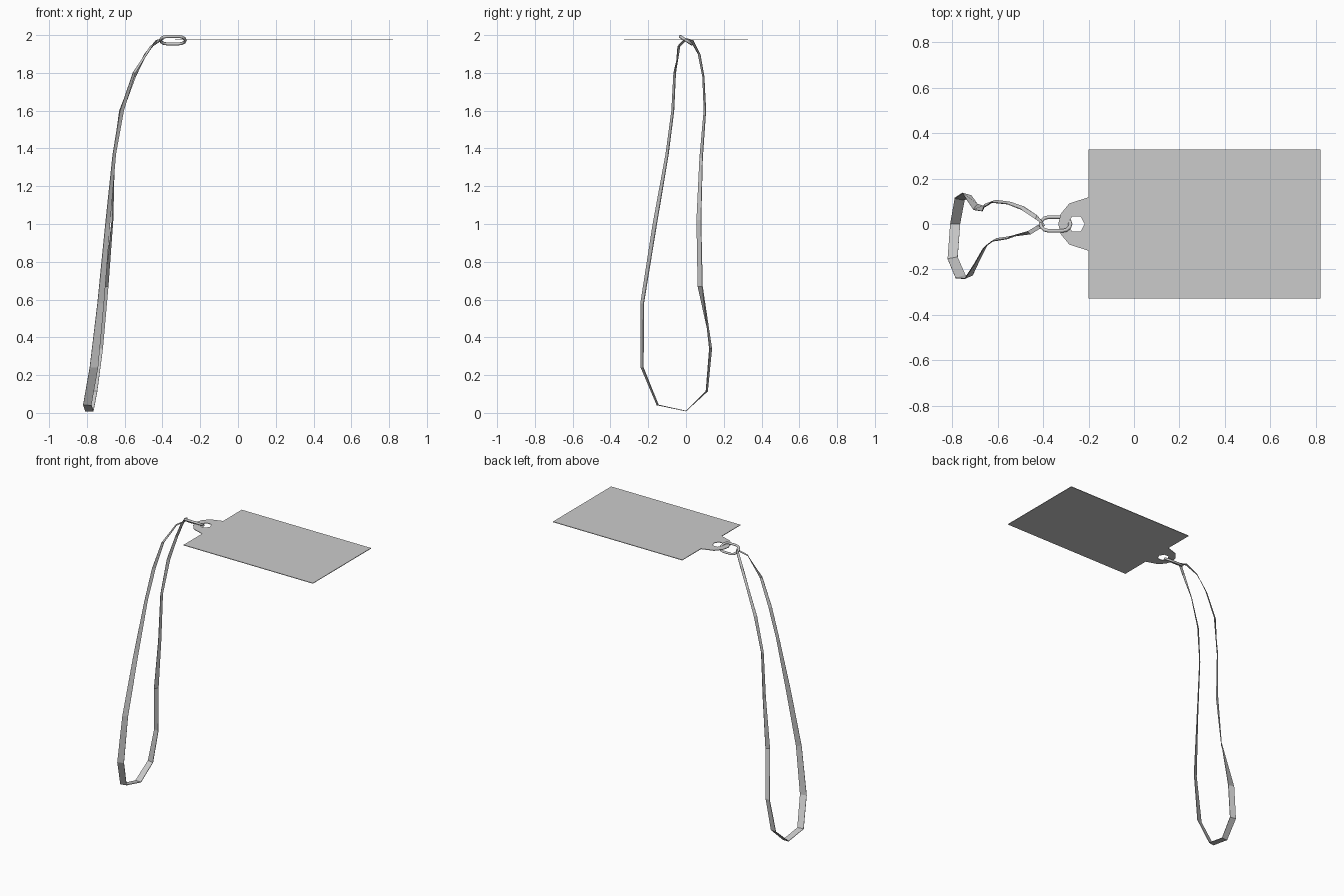
import bpy, bmesh, math
from mathutils import Vector, Matrix

if "Cube" in bpy.data.objects:
    bpy.data.objects.remove(bpy.data.objects["Cube"])

def finish(name, bm, thickness=0, smooth=None):
    bmesh.ops.recalc_face_normals(bm, faces=bm.faces)
    me = bpy.data.meshes.new(name)
    bm.to_mesh(me)
    bm.free()
    ob = bpy.data.objects.new(name, me)
    bpy.context.collection.objects.link(ob)
    if thickness:
        mod = ob.modifiers.new("thickness", 'SOLIDIFY')
        mod.thickness = thickness
        mod.offset = 0
    if smooth:
        bpy.context.view_layer.objects.active = ob
        ob.select_set(True)
        bpy.ops.object.shade_smooth_by_angle(angle=math.radians(smooth))
        ob.select_set(False)
    return ob

def loop_edges(bm, pts):
    vs = [bm.verts.new(p) for p in pts]
    return [bm.edges.new((vs[i - 1], vs[i])) for i in range(len(vs))]

CARD_Z = 1.976

# Card: thin flat rectangle
bm = bmesh.new()
bmesh.ops.create_cube(bm, size=1, matrix=Matrix.Translation((0.31, 0, CARD_Z))
                      @ Matrix.Diagonal((1.02, 0.656, 0.004, 1)))
finish("card", bm)

# Tab: rounded lug with a six-sided hole
half = [(-0.2, 0.118), (-0.285, 0.09), (-0.322, 0.045)]
outline = half + [(-0.333, 0)] + [(x, -y) for x, y in reversed(half)]
hole = [(-0.254 + 0.037 * math.cos(i * math.pi / 3), 0.039 * math.sin(i * math.pi / 3))
        for i in range(6)]
bm = bmesh.new()
edges = []
for ring in (outline, hole):
    edges += loop_edges(bm, [(x, y, CARD_Z) for x, y in ring])
bmesh.ops.triangle_fill(bm, edges=edges, use_beauty=True, normal=(0, 0, 1))
finish("card_tab", bm, 0.004)

# Link: tilted stadium-shaped ring, swept round tube
R, TUBE, STRAIGHT, SIDES = 0.036, 0.008, 0.030, 8
bm = bmesh.new()
rings = []
for end, start in ((1, -90), (-1, 90)):
    for k in range(7):
        a = math.radians(start + 30 * k)
        out = Vector((math.cos(a), math.sin(a), 0))
        c = Vector((end * STRAIGHT, 0, 0)) + out * R
        rings.append([bm.verts.new(c + TUBE * (out * math.cos(t) + Vector((0, 0, math.sin(t)))))
                      for t in (2 * math.pi * j / SIDES for j in range(SIDES))])
for i in range(len(rings)):
    a, b = rings[i - 1], rings[i]
    for j in range(SIDES):
        bm.faces.new((a[j - 1], a[j], b[j], b[j - 1]))
link = finish("link_ring", bm, smooth=50)
link.location = (-0.345, 0, 1.973)
link.rotation_euler = (math.radians(-33), 0, 0)

# Strap: closed ribbon; x, y, z of the centre line, then half-width in x and y
strap = [
    (-0.397, 0.000, 1.980, 0.004, -0.008),
    (-0.460, -0.038, 1.940, 0.006, -0.006),
    (-0.550, -0.060, 1.800, 0.007, 0.005),
    (-0.615, -0.070, 1.600, 0.010, 0.006),
    (-0.655, -0.100, 1.370, 0.008, 0.007),
    (-0.690, -0.165, 1.000, 0.012, 0.010),
    (-0.727, -0.232, 0.580, 0.017, 0.008),
    (-0.763, -0.232, 0.240, 0.022, 0.006),
    (-0.798, -0.150, 0.042, 0.022, 0.004),
    (-0.787, 0.000, 0.010, 0.022, 0.000),
    (-0.767, 0.110, 0.115, 0.022, -0.004),
    (-0.735, 0.130, 0.340, 0.020, -0.006),
    (-0.697, 0.075, 0.670, 0.010, 0.012),
    (-0.665, 0.068, 1.020, 0.003, 0.012),
    (-0.658, 0.080, 1.350, 0.004, 0.008),
    (-0.618, 0.100, 1.600, 0.010, 0.005),
    (-0.550, 0.092, 1.780, 0.008, 0.004),
    (-0.490, 0.070, 1.900, 0.006, 0.006),
    (-0.430, 0.030, 1.972, 0.004, 0.008),
]
bm = bmesh.new()
pairs = [[bm.verts.new((x + s * wx, y + s * wy, z)) for s in (-1, 1)]
         for x, y, z, wx, wy in strap]
# the last-to-first joint hides inside the link, where the ribbon twists over
for i in range(len(pairs)):
    a, b = pairs[i - 1], pairs[i]
    if i == 0:
        b = b[::-1]
    bm.faces.new((a[0], a[1], b[1], b[0]))
finish("neck_strap", bm, 0.004)
